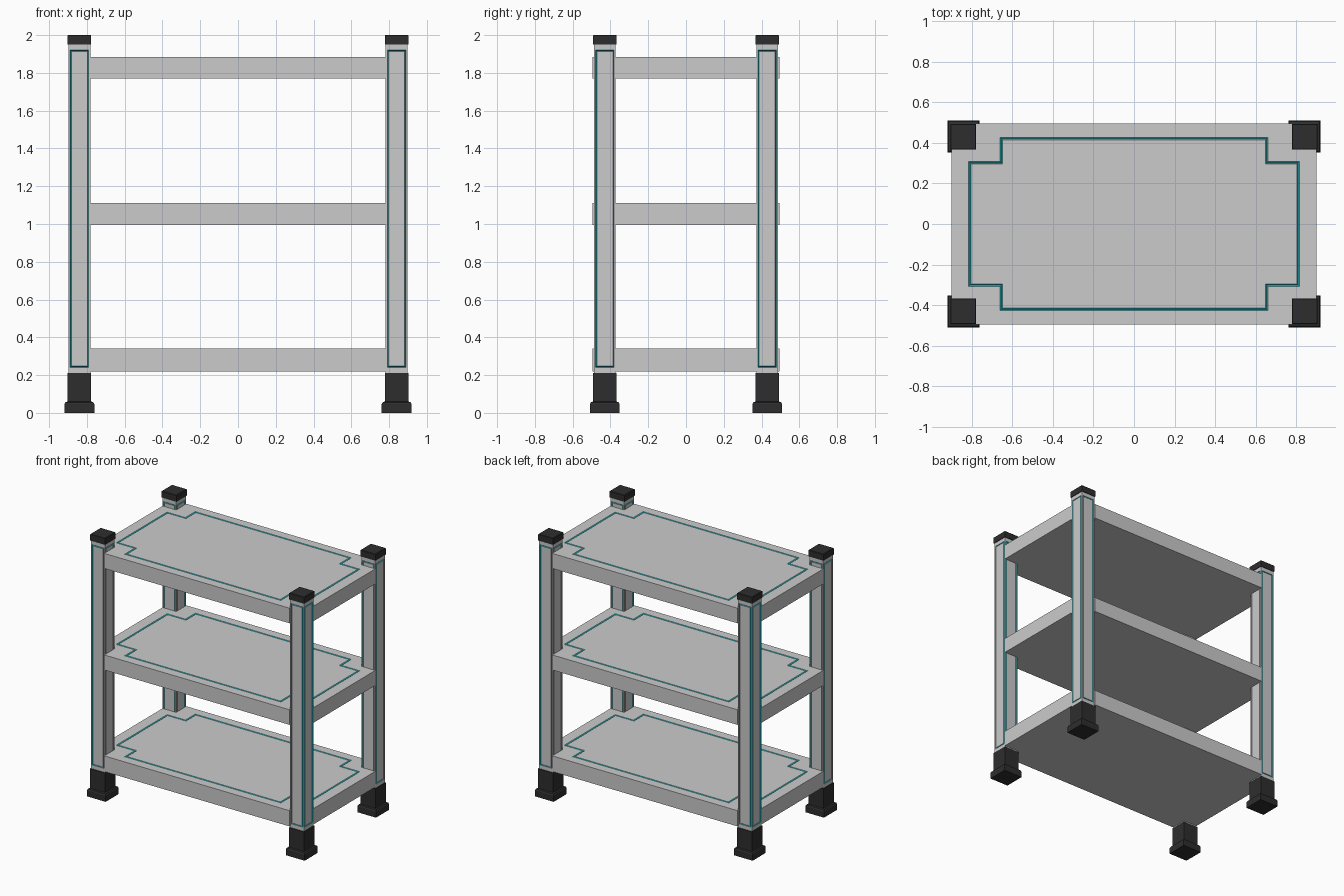
import bpy, bmesh

if "Cube" in bpy.data.objects:
    bpy.data.objects.remove(bpy.data.objects["Cube"])

def material(name, rgb):
    m = bpy.data.materials.new(name)
    m.diffuse_color = (*rgb, 1)
    m.use_nodes = True
    m.node_tree.nodes["Principled BSDF"].inputs["Base Color"].default_value = m.diffuse_color
    return m

TEAL = material("teal_trim", (0.02, 0.50, 0.56))
BLACK = material("black_rubber", (0.027, 0.027, 0.027))

def finish(name, bm, mats, loc=(0, 0, 0)):
    bmesh.ops.recalc_face_normals(bm, faces=bm.faces)
    me = bpy.data.meshes.new(name)
    bm.to_mesh(me)
    bm.free()
    for m in mats:
        me.materials.append(m)
    ob = bpy.data.objects.new(name, me)
    ob.location = loc
    bpy.context.collection.objects.link(ob)
    return ob

def square_stack(name, profile, x, y):
    """Square-section solid from (half width, z) pairs."""
    bm = bmesh.new()
    rings = [[bm.verts.new((sx * h, sy * h, z))
              for sx, sy in ((-1, -1), (1, -1), (1, 1), (-1, 1))] for h, z in profile]
    bridge(bm, rings)
    bm.faces.new(rings[0])
    bm.faces.new(rings[-1])
    return finish(name, bm, [BLACK], (x, y, 0))

def bridge(bm, rings, mats=None):
    for k, (a, b) in enumerate(zip(rings, rings[1:])):
        n = len(a)
        for i in range(n):
            f = bm.faces.new((a[i], a[(i + 1) % n], b[(i + 1) % n], b[i]))
            f.material_index = mats[k] if mats else 0

def leg(name, x, y, h=0.058, z0=0.21, z1=1.95):
    """Square post with a teal groove framing a panel on each side."""
    bm = bmesh.new()
    bmesh.ops.create_cube(bm, size=1)
    for v in bm.verts:
        v.co = (v.co.x * 2 * h, v.co.y * 2 * h, z0 + (v.co.z + 0.5) * (z1 - z0))
    bm.normal_update()
    sides = [f for f in bm.faces if abs(f.normal.z) < 0.5]
    for f in sides:
        bmesh.ops.inset_region(bm, faces=[f], thickness=0.012, depth=0)
        # stretch panel ends away from the post ends
        for v in f.verts:
            v.co.z = 0.24 if v.co.z < 1 else 1.92
        for depth in (-0.005, 0.005):
            res = bmesh.ops.inset_region(bm, faces=[f], thickness=0.005, depth=depth)
            for r in res["faces"]:
                r.material_index = 1
    return finish(name, bm, [None, TEAL], (x, y, 0))

def cross(x, y, nx, ny):
    """Rectangle outline with square notches at the corners."""
    q = [(x, ny), (nx, ny), (nx, y)]
    return (q + [(-a, b) for a, b in reversed(q)] + [(-a, -b) for a, b in q]
            + [(a, -b) for a, b in reversed(q)])

def shelf(name, z0, z1):
    bm = bmesh.new()
    ring = lambda pts, z: [bm.verts.new((a, b, z)) for a, b in pts]
    outer = cross(0.898, 0.495, 0.783, 0.372)
    trim = lambda d: cross(0.814 - d, 0.426 - d, 0.659 - d, 0.307 - d)
    rings = [ring(outer, z0), ring(outer, z1), ring(trim(0), z1),
             ring(trim(0.006), z1 - 0.005), ring(trim(0.012), z1)]
    bridge(bm, rings, [0, 0, 1, 1])
    bm.faces.new(rings[0])
    bm.faces.new(rings[-1])
    return finish(name, bm, [None, TEAL])

# three shelves
for label, z0, z1 in (("bottom", 0.22, 0.34), ("middle", 0.995, 1.11), ("top", 1.77, 1.885)):
    shelf(label + "_shelf", z0, z1)

# corner posts with feet and caps
for fb, sy in (("front", -1), ("back", 1)):
    for lr, sx in (("left", -1), ("right", 1)):
        tag, x, y = f"{fb}_{lr}", sx * 0.84, sy * 0.43
        leg(tag + "_leg", x, y)
        square_stack(tag + "_foot", [(0.079, 0), (0.079, 0.046), (0.074, 0.056),
                                     (0.063, 0.06), (0.063, 0.21)], x, y)
        square_stack(tag + "_cap", [(0.063, 1.95), (0.063, 1.997), (0.06, 2.0)], x, y)
